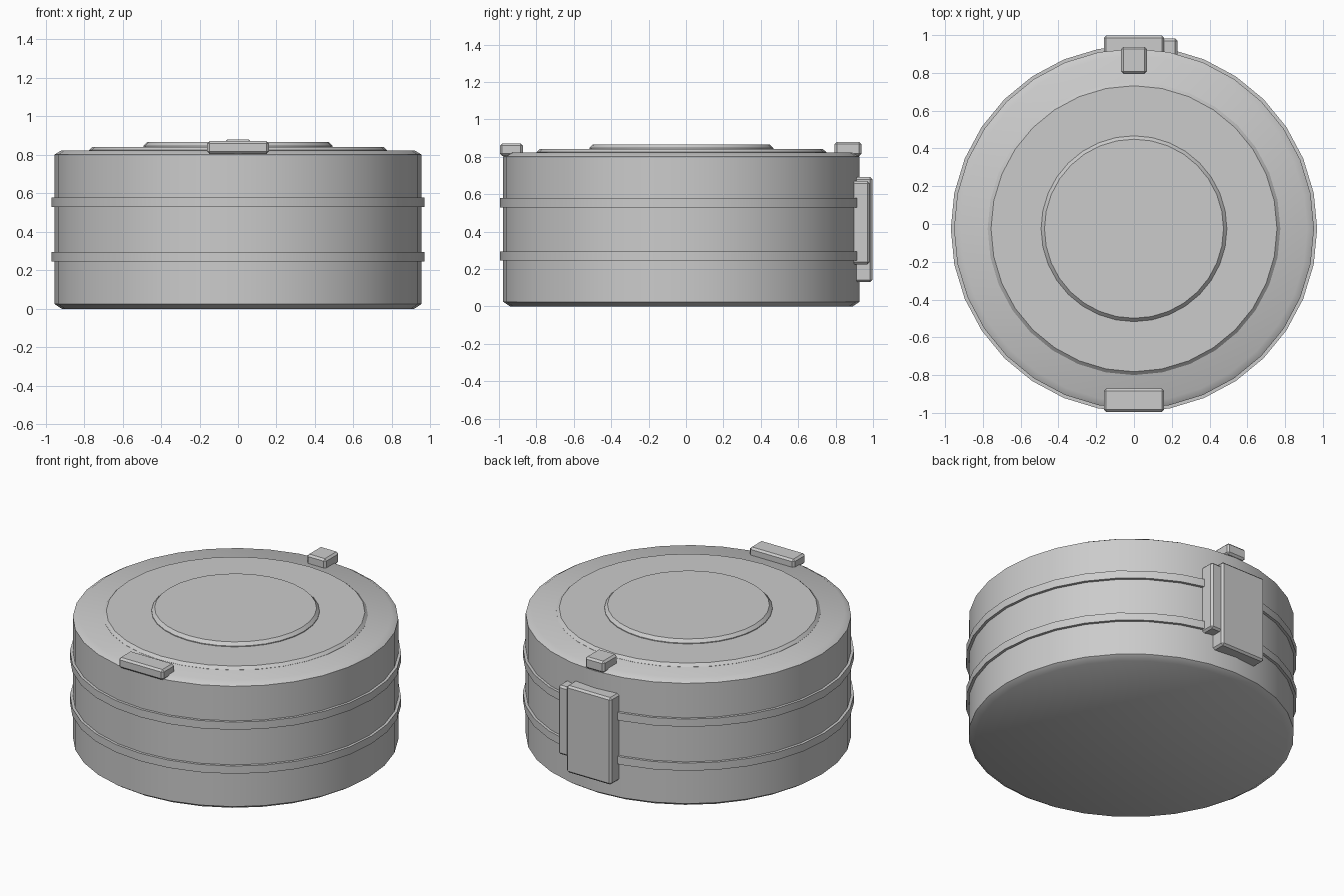
import bpy, bmesh, math
from mathutils import Vector

if "Cube" in bpy.data.objects:
    bpy.data.objects.remove(bpy.data.objects["Cube"])

SIDES = 32
CENTRE_Y = -0.025

grey = bpy.data.materials.new("light_grey")
grey.diffuse_color = (0.6, 0.6, 0.6, 1)
grey.use_nodes = True
grey.node_tree.nodes["Principled BSDF"].inputs["Base Color"].default_value = grey.diffuse_color


def finish(name, bm, angle):
    """Turn a bmesh into a named, shaded object."""
    bmesh.ops.recalc_face_normals(bm, faces=bm.faces)
    mesh = bpy.data.meshes.new(name)
    bm.to_mesh(mesh)
    bm.free()
    obj = bpy.data.objects.new(name, mesh)
    bpy.context.collection.objects.link(obj)
    mesh.materials.append(grey)
    bpy.ops.object.select_all(action='DESELECT')
    obj.select_set(True)
    bpy.context.view_layer.objects.active = obj
    bpy.ops.object.shade_smooth_by_angle(angle=math.radians(angle))
    return obj


def lathe(name, profile, closed=False, angle=40):
    """Spin (radius, z) points about the case axis; cap the ends unless closed."""
    bm = bmesh.new()
    rings = []
    for r, z in profile:
        rings.append([bm.verts.new((r * math.cos(2 * math.pi * i / SIDES),
                                    CENTRE_Y + r * math.sin(2 * math.pi * i / SIDES), z))
                      for i in range(SIDES)])
    pairs = list(zip(rings, rings[1:]))
    if closed:
        pairs.append((rings[-1], rings[0]))
    else:
        bm.faces.new(rings[0])
        bm.faces.new(rings[-1])
    for a, b in pairs:
        for i in range(SIDES):
            j = (i + 1) % SIDES
            bm.faces.new((a[i], a[j], b[j], b[i]))
    return finish(name, bm, angle)


def block(name, low, high, bevel=0.012):
    """Box between two corners with small chamfered edges."""
    low, high = Vector(low), Vector(high)
    bm = bmesh.new()
    bmesh.ops.create_cube(bm, size=1)
    for v in bm.verts:
        v.co = Vector((v.co[k] * (high[k] - low[k]) + (low[k] + high[k]) / 2
                       for k in range(3)))
    bmesh.ops.bevel(bm, geom=bm.edges[:], offset=bevel, segments=1,
                    affect='EDGES', profile=0.5)
    return finish(name, bm, 30)


# Round case with chamfered rims
lathe("case_body", [(0.915, 0), (0.953, 0.025), (0.953, 0.802), (0.917, 0.824)])

# Stepped discs on the lid
lathe("lid_disc", [(0.775, 0.815), (0.775, 0.825), (0.757, 0.842)])
lathe("lid_centre_disc", [(0.492, 0.83), (0.492, 0.847), (0.474, 0.866)])

# Two raised bands around the side
for name, z in (("lower_band", 0.27), ("upper_band", 0.554)):
    lathe(name, [(0.94, z - 0.025), (0.97, z - 0.025),
                 (0.97, z + 0.025), (0.94, z + 0.025)], closed=True)

# Tabs on the lid rim
block("front_tab", (-0.16, -0.995, 0.805), (0.16, -0.872, 0.872))
block("rear_tab", (-0.068, 0.795, 0.805), (0.068, 0.938, 0.88))

# Plate and side block on the back
block("rear_plate", (-0.16, 0.9, 0.13), (0.16, 0.997, 0.692))
block("rear_side_block", (0.06, 0.885, 0.225), (0.23, 0.982, 0.67))
